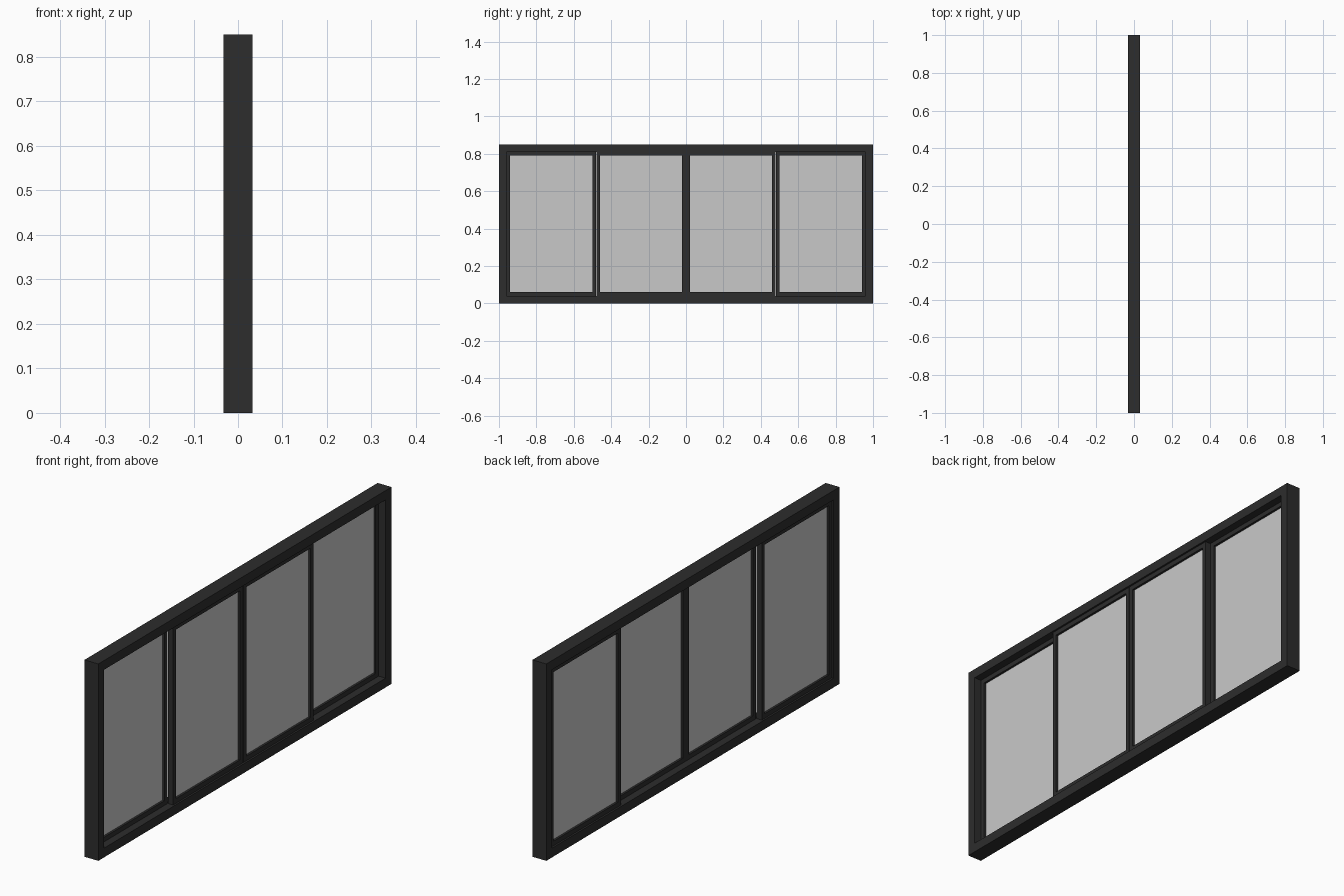
import bpy, bmesh

if "Cube" in bpy.data.objects:
    bpy.data.objects.remove(bpy.data.objects["Cube"])


def material(name, value):
    m = bpy.data.materials.new(name)
    m.diffuse_color = (value, value, value, 1)
    m.use_nodes = True
    m.node_tree.nodes["Principled BSDF"].inputs["Base Color"].default_value = m.diffuse_color
    return m


DARK = material("dark_grey_frame", 0.026)
GLASS = material("pale_grey_glass", 0.584)


def finish(name, bm, mat):
    bmesh.ops.recalc_face_normals(bm, faces=bm.faces)
    me = bpy.data.meshes.new(name)
    bm.to_mesh(me)
    bm.free()
    me.materials.append(mat)
    ob = bpy.data.objects.new(name, me)
    bpy.context.collection.objects.link(ob)
    return ob


def rect_ring(name, x0, x1, y0, y1, z0, z1, w, mat):
    """Rectangular frame in the YZ plane with mitred corners and bar width w."""
    bm = bmesh.new()
    loops = []
    for x, d in ((x0, 0), (x1, 0), (x1, w), (x0, w)):
        loops.append([bm.verts.new((x, y, z)) for y, z in (
            (y0 + d, z0 + d), (y1 - d, z0 + d), (y1 - d, z1 - d), (y0 + d, z1 - d))])
    for i in range(4):
        a, b = loops[i], loops[(i + 1) % 4]
        for j in range(4):
            k = (j + 1) % 4
            bm.faces.new((a[j], a[k], b[k], b[j]))
    return finish(name, bm, mat)


def box(name, x0, x1, y0, y1, z0, z1, mat):
    bm = bmesh.new()
    bmesh.ops.create_cube(bm, size=1)
    for v in bm.verts:
        v.co.x = x1 if v.co.x > 0 else x0
        v.co.y = y1 if v.co.y > 0 else y0
        v.co.z = z1 if v.co.z > 0 else z0
    return finish(name, bm, mat)


# Outer frame
HALF, HEIGHT, BAR = 0.033, 0.85, 0.04
rect_ring("outer_frame", -HALF, HALF, -1, 1, 0, HEIGHT, BAR, DARK)

# Four sliding sashes: outer pair on the -x track, middle pair on the +x track
SASH_W, SASH_BAR, SASH_HALF, GAP = 0.48, 0.02, 0.0125, 0.001
for i, track in enumerate((-0.0127, 0.0127, 0.0127, -0.0127)):
    y0 = -0.96 + i * SASH_W + (GAP if i else 0)
    y1 = -0.96 + (i + 1) * SASH_W - (GAP if i < 3 else 0)
    z0, z1 = BAR, HEIGHT - BAR
    rect_ring(f"sash_{i + 1}", track - SASH_HALF, track + SASH_HALF,
              y0, y1, z0, z1, SASH_BAR, DARK)
    # Glass pane set in the middle of the sash
    box(f"glass_pane_{i + 1}", track - 0.003, track + 0.003,
        y0 + SASH_BAR, y1 - SASH_BAR, z0 + SASH_BAR, z1 - SASH_BAR, GLASS)
